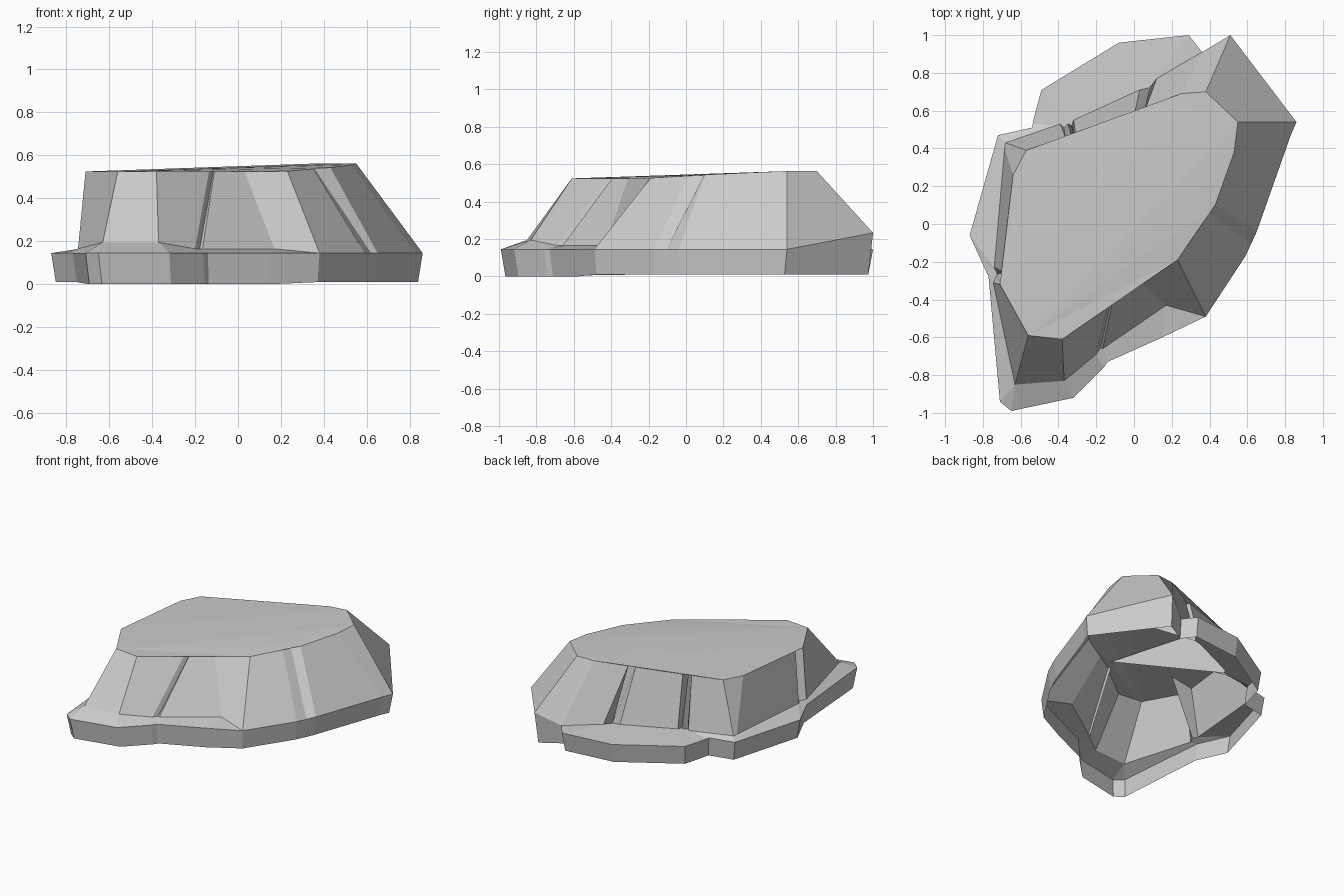
import bpy, bmesh
from mathutils import Vector

if "Cube" in bpy.data.objects:
    bpy.data.objects.remove(bpy.data.objects["Cube"])

# Columns run anticlockwise round the rock, seen from above.
# 6 numbers: ledge rim xy, wall foot xy, wall top xy
# 4 numbers: wall rises straight from the rim; 2 numbers: crack, inner end xy
front = [
    (-.71, -.94, -.63, -.85, -.56, -.59),
    (-.65, -.99, -.63, -.85, -.56, -.59),
    (-.32, -.92, -.37, -.83, -.38, -.61),
    (-.16, -.76, -.20, -.69, -.135, -.42),
    (-.115, -.37),
    (-.14, -.73, -.165, -.66, -.11, -.395),
    (.15, -.60, .17, -.43, .03, -.31),
]
right = [
    (.38, -.49, .23, -.19),
    (.59, -.17, .35, .01),
    (.355, .09),
    (.65, -.04, .43, .10),
    (.83, .47, .53, .38),
    (.86, .54, .55, .54),
    (.51, 1.0, .38, .70),
    (.36, .91, .25, .69),
]
back = [
    (.29, 1.0, .12, .77, .05, .58),
    (.33, .13),
    (-.08, .96, .03, .71, .0, .57),
    (-.49, .71, -.32, .55, -.31, .48),
    (-.07, -.32),
    (-.53, .56, -.35, .53, -.315, .42),
    (-.37, -.05),
    (-.54, .51, -.39, .53, -.36, .45),
]
left = [
    (-.72, .47, -.68, .43, -.57, .39),
    (-.74, .40, -.685, .40, -.64, .26),
    (-.87, -.06, -.74, -.23, -.70, -.25),
    (-.50, -.21),
    (-.77, -.28, -.745, -.31, -.71, -.32),
]


def rim_z(p):
    return .145 + .8 * max(0, p.x + p.y - 1.4)


def expand(row):
    """Turn a row into rim, foot and top points."""
    pts = [Vector(row[i:i + 2]) for i in range(0, len(row), 2)]
    if len(pts) == 2:
        pts.insert(1, pts[0].copy())
    return pts


cols = [expand(r) for r in front + right + back + left]
n = len(cols)

# Crack columns take their rim and foot from both neighbours
for i, c in enumerate(cols):
    if len(c) == 1:
        a, b, apex = cols[i - 1], cols[(i + 1) % n], c[0]
        rim, foot = (a[0] + b[0]) / 2, (a[1] + b[1]) / 2
        on_rim = a[0] == a[1]
        foot = rim.copy() if on_rim else foot + (apex - foot).normalized() * .02
        cols[i] = [rim, foot, apex]

bm = bmesh.new()
cache = {}


def vert(p, z):
    key = (round(p.x, 4), round(p.y, 4), round(z, 4))
    if key not in cache:
        cache[key] = bm.verts.new(key)
    return cache[key]


def face(vs):
    vs = list(dict.fromkeys(vs))
    if len(vs) > 2:
        return bm.faces.new(vs)


rows = []
for rim, foot, top in cols:
    fz = rim_z(rim) if rim == foot else (.195 if foot.y < -.75 else .165)
    rows.append([vert(rim * .975, .01 if rim.y > -.5 else 0),
                 vert(rim, rim_z(rim)),
                 vert(foot, fz),
                 vert(top, .525 + .035 * max(0, top.x + top.y))])

# Skirt, ledge and wall, left open underneath
for i in range(n):
    a, b = rows[i], rows[(i + 1) % n]
    for k in range(3):
        face([a[k], b[k], b[k + 1], a[k + 1]])

# Flat top, notched by the cracks
cap = face([r[3] for r in rows])
bmesh.ops.triangulate(bm, faces=[cap], ngon_method='EAR_CLIP')

mesh = bpy.data.meshes.new("rock")
bm.to_mesh(mesh)
bm.free()
rock = bpy.data.objects.new("rock", mesh)
bpy.context.collection.objects.link(rock)
